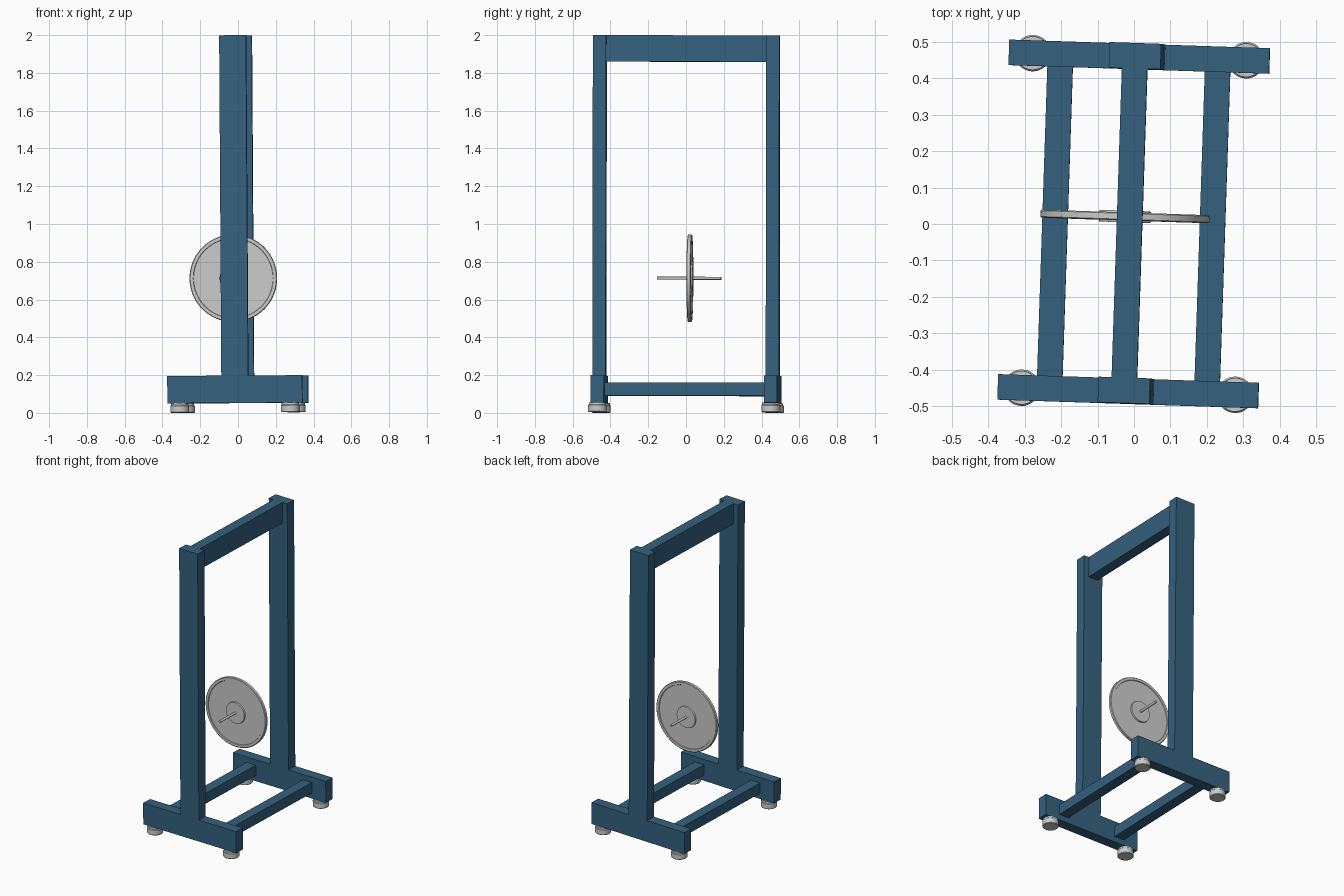
import bpy, bmesh, math
from mathutils import Matrix, Euler

if "Cube" in bpy.data.objects:
    bpy.data.objects.remove(bpy.data.objects["Cube"])

# The whole stand sits slightly turned and leaning
POSE = (Matrix.Translation((0, 0, 0.002))
        @ Euler((math.radians(-0.08), math.radians(-0.36), 0)).to_matrix().to_4x4()
        @ Matrix.Rotation(math.radians(-1.9), 4, 'Z'))

blue = bpy.data.materials.new("blue_paint")
blue.diffuse_color = (0.035, 0.12, 0.21, 1)
blue.use_nodes = True
blue.node_tree.nodes["Principled BSDF"].inputs["Base Color"].default_value = blue.diffuse_color


def add_object(name, bm, mat=None):
    bmesh.ops.recalc_face_normals(bm, faces=bm.faces)
    me = bpy.data.meshes.new(name)
    bm.to_mesh(me)
    bm.free()
    ob = bpy.data.objects.new(name, me)
    bpy.context.collection.objects.link(ob)
    ob.matrix_world = POSE
    if mat:
        me.materials.append(mat)
    return ob


def beam(name, centre, size):
    bm = bmesh.new()
    bmesh.ops.create_cube(bm, size=1, matrix=Matrix.Translation(centre) @ Matrix.Diagonal((*size, 1)))
    return add_object(name, bm, blue)


def lathe(name, profile, matrix, steps=64):
    """Spin a (radius, height) profile about z, then place it."""
    bm = bmesh.new()
    vs = [bm.verts.new((r, 0, h)) for r, h in profile]
    es = [bm.edges.new(p) for p in zip(vs, vs[1:])]
    bmesh.ops.spin(bm, geom=vs + es, cent=(0, 0, 0), axis=(0, 0, 1), angle=math.tau, steps=steps)
    bmesh.ops.remove_doubles(bm, verts=bm.verts, dist=1e-5)
    bmesh.ops.transform(bm, matrix=matrix, verts=bm.verts)
    ob = add_object(name, bm)
    bpy.ops.object.select_all(action='DESELECT')
    ob.select_set(True)
    bpy.context.view_layer.objects.active = ob
    bpy.ops.object.shade_smooth_by_angle(angle=math.radians(30))
    return ob


# Frame: a foot and a post at each end, with round pads under the feet
pad = [(0, 0), (0.046, 0), (0.05, 0.004), (0.05, 0.036), (0.046, 0.04), (0.046, 0.051), (0, 0.051)]
for end, sy in (("front", -1), ("back", 1)):
    beam(end + "_foot", (0, sy * 0.459, 0.1225), (0.715, 0.07, 0.145))
    beam(end + "_post", (0, sy * 0.459, 1.095), (0.142, 0.07, 1.804))
    for side, sx in (("left", -1), ("right", 1)):
        lathe(f"{end}_{side}_pad", pad, Matrix.Translation((sx * 0.293, sy * 0.459, 0)), 32)

# Crossbars
beam("top_bar", (0, 0, 1.927), (0.07, 0.848, 0.14))
for side, sx in (("left", -1), ("right", 1)):
    beam(side + "_lower_bar", (sx * 0.216, 0, 0.123), (0.07, 0.848, 0.07))

# Wheel with rim, recessed web and hub, facing along y
half = [(0, 0.016), (0.07, 0.016), (0.072, 0.007), (0.21, 0.007), (0.212, 0.011), (0.228, 0.011), (0.232, 0.008)]
wheel = half + [(r, -h) for r, h in reversed(half)]
turn = Matrix.Rotation(math.radians(90), 4, 'X')
lathe("wheel", wheel, Matrix.Translation((-0.021, 0.019, 0.711)) @ turn, 96)
axle = [(0, -0.17), (0.008, -0.17), (0.008, 0.17), (0, 0.17)]
lathe("axle", axle, Matrix.Translation((-0.021, 0.015, 0.711)) @ turn, 24)
